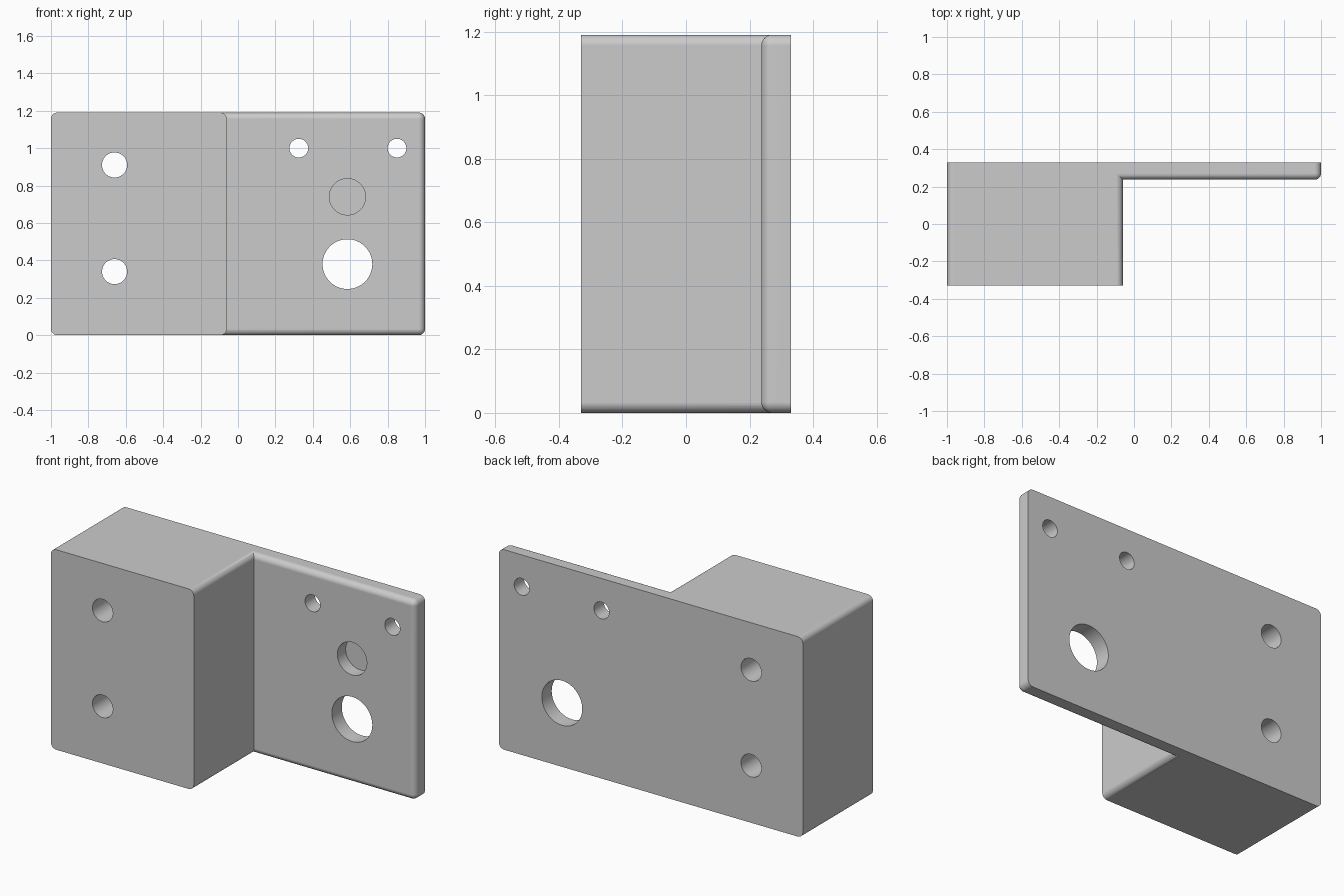
import bpy
import bmesh
import math
from mathutils import Matrix, Vector

default = bpy.data.objects.get("Cube")
if default:
    bpy.data.objects.remove(default, do_unlink=True)

FRONT, BACK, HEIGHT = -0.33, 0.33, 1.19
PLATE_FRONT = 0.237
STEP_X = -0.06
RADIUS = 0.034

grey = bpy.data.materials.new("grey metal")
grey.use_nodes = True
grey.diffuse_color = (0.6, 0.6, 0.6, 1)
grey.node_tree.nodes["Principled BSDF"].inputs["Base Color"].default_value = (0.6, 0.6, 0.6, 1)


def add_object(name, bm):
    mesh = bpy.data.meshes.new(name)
    bm.to_mesh(mesh)
    bm.free()
    mesh.materials.append(grey)
    obj = bpy.data.objects.new(name, mesh)
    bpy.context.collection.objects.link(obj)
    return obj


def rounded_box(name, low, high, is_round):
    """Box whose edges chosen by is_round get a smooth rounding."""
    low, high = Vector(low), Vector(high)
    bm = bmesh.new()
    bmesh.ops.create_cube(bm, size=1)
    for v in bm.verts:
        v.co = [(a + b) / 2 + c * (b - a) for a, b, c in zip(low, high, v.co)]
    edges = [e for e in bm.edges if is_round(e.verts[0].co, e.verts[1].co)]
    bmesh.ops.bevel(bm, geom=edges, offset=RADIUS, segments=8,
                    profile=0.5, affect='EDGES')
    return add_object(name, bm)


def along_depth(a, b):
    return abs(a.y - b.y) > 0.01


def plate_edge(a, b):
    middle = (a + b) / 2
    if along_depth(a, b):
        return middle.x > 0.9
    on_front = middle.y < PLATE_FRONT + 0.01
    return on_front and middle.x > STEP_X


def hole_cutter(x, z, radius, start, end):
    bm = bmesh.new()
    place = Matrix.Translation((x, (start + end) / 2, z)) @ Matrix.Rotation(math.pi / 2, 4, 'X')
    bmesh.ops.create_cone(bm, cap_ends=True, segments=64, radius1=radius,
                          radius2=radius, depth=end - start, matrix=place)
    cutter = add_object("hole_cutter", bm)
    cutter.hide_render = True
    return cutter


def combine(target, other, operation):
    mod = target.modifiers.new("combine", 'BOOLEAN')
    mod.operation = operation
    mod.solver = 'EXACT'
    mod.object = other
    bpy.context.view_layer.objects.active = target
    bpy.ops.object.modifier_apply(modifier=mod.name)
    bpy.data.objects.remove(other, do_unlink=True)


# Thick mounting block and thin plate, joined into one bracket
bracket = rounded_box("mounting_bracket", (-1, FRONT, 0), (STEP_X, BACK, HEIGHT), along_depth)
plate = rounded_box("plate", (-0.5, PLATE_FRONT, 0), (1, BACK, HEIGHT), plate_edge)
combine(bracket, plate, 'UNION')

# Through holes: two in the block, two small and one large in the plate
holes = [(-0.66, 0.91, 0.067), (-0.66, 0.34, 0.067),
         (0.325, 1.0, 0.05), (0.85, 1.0, 0.05), (0.585, 0.38, 0.133)]
for x, z, radius in holes:
    combine(bracket, hole_cutter(x, z, radius, FRONT - 0.1, BACK + 0.1), 'DIFFERENCE')

# Blind pocket in the plate front
combine(bracket, hole_cutter(0.585, 0.74, 0.097, 0.1, PLATE_FRONT + 0.078), 'DIFFERENCE')

# Smooth roundings and holes, flat faces kept flat
bpy.ops.object.select_all(action='DESELECT')
bracket.select_set(True)
bpy.context.view_layer.objects.active = bracket
bpy.ops.object.shade_smooth_by_angle(angle=math.radians(30))
weighted = bracket.modifiers.new("flat_faces", 'WEIGHTED_NORMAL')
weighted.keep_sharp = True
